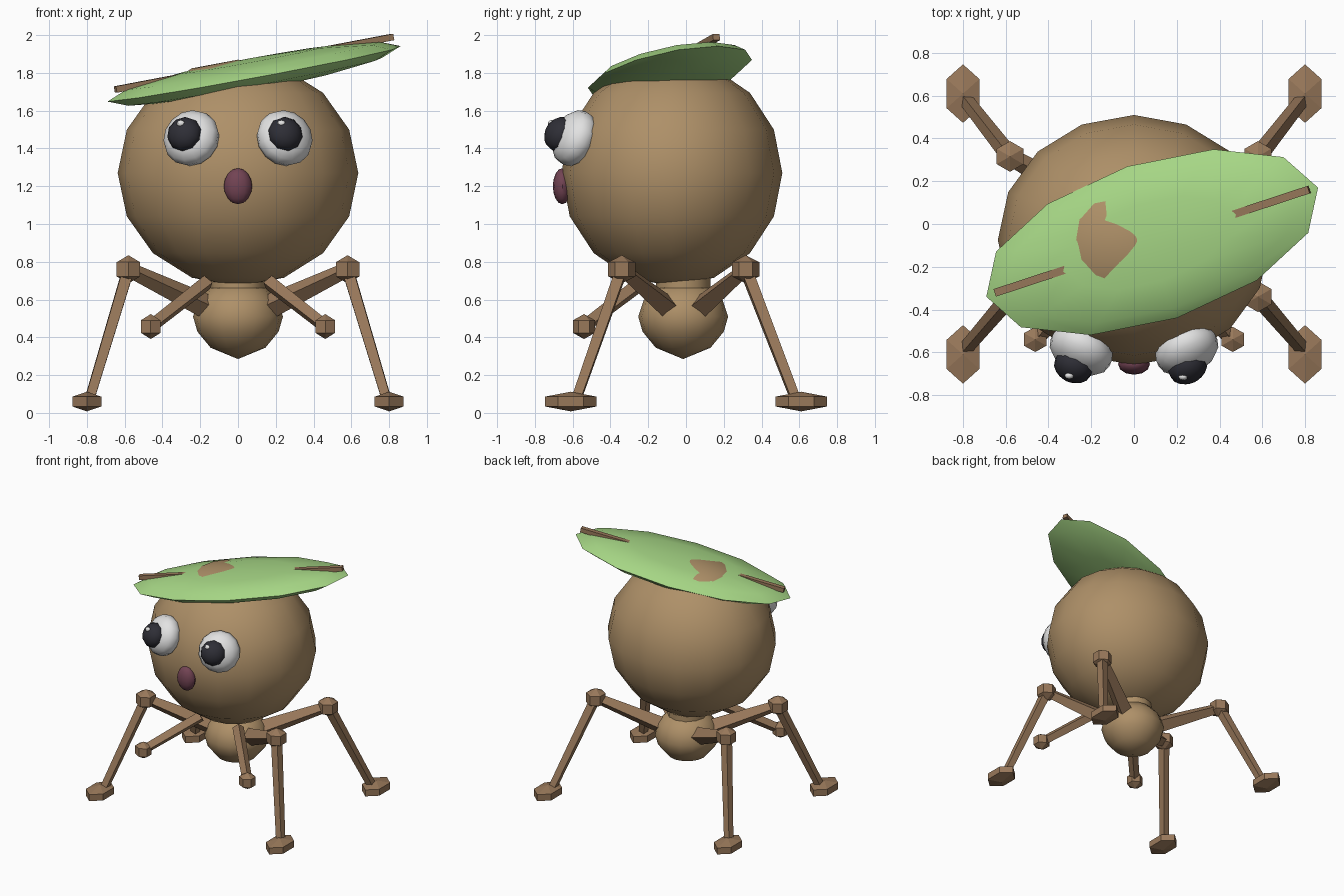
import bpy, bmesh, math
from mathutils import Vector, Matrix

cube = bpy.data.objects.get("Cube")
if cube:
    bpy.data.objects.remove(cube, do_unlink=True)


def material(name, *rgb):
    lin = [((c / 255 + 0.055) / 1.055) ** 2.4 for c in rgb] + [1.0]
    m = bpy.data.materials.new(name)
    m.use_nodes = True
    m.diffuse_color = lin
    bsdf = m.node_tree.nodes["Principled BSDF"]
    bsdf.inputs["Base Color"].default_value = lin
    bsdf.inputs["Roughness"].default_value = 0.8
    return m


tan = material("tan skin", 174, 144, 104)
bark = material("bark brown", 152, 120, 90)
green = material("leaf green", 166, 214, 133)
white = material("eye white", 226, 226, 226)
black = material("pupil black", 46, 46, 54)
plum = material("mouth plum", 114, 67, 83)


def finish(name, bm, mat, smooth):
    bmesh.ops.recalc_face_normals(bm, faces=bm.faces)
    me = bpy.data.meshes.new(name)
    bm.to_mesh(me)
    bm.free()
    me.materials.append(mat)
    ob = bpy.data.objects.new(name, me)
    bpy.context.collection.objects.link(ob)
    if smooth:
        bpy.ops.object.select_all(action='DESELECT')
        ob.select_set(True)
        bpy.context.view_layer.objects.active = ob
        bpy.ops.object.shade_smooth_by_angle(angle=math.radians(40))
    return ob


def ball(name, at, size, mat, segs=16, rings=8, turn=Matrix(), smooth=True):
    """Ellipsoid with its own radii, turned and then placed."""
    bm = bmesh.new()
    bmesh.ops.create_uvsphere(bm, u_segments=segs, v_segments=rings, radius=1)
    bm.transform(Matrix.Translation(at) @ turn @ Matrix.Diagonal((*size, 1)))
    return finish(name, bm, mat, smooth)


def knob(name, at, size):
    return ball(name, at, size, bark, 6, 3, smooth=False)


def bar(name, a, b, r1, r2, mat=bark, sides=4, smooth=False):
    """Straight tapered bar from a to b."""
    a, b = Vector(a), Vector(b)
    bm = bmesh.new()
    bmesh.ops.create_cone(bm, cap_ends=True, segments=sides, radius1=r1,
                          radius2=r2, depth=(b - a).length)
    turn = (b - a).to_track_quat('Z', 'Y').to_matrix().to_4x4()
    bm.transform(Matrix.Translation((a + b) / 2) @ turn)
    return finish(name, bm, mat, smooth)


def facing(normal):
    return Vector(normal).to_track_quat('Z', 'Y').to_matrix().to_4x4()


# Head and mouth
ball("head", (0, -0.075, 1.27), (0.637, 0.585, 0.6), tan)
ball("mouth", (0, -0.655, 1.2), (0.075, 0.05, 0.095), plum, 12, 8)

# Body: turned profile, with a short neck
bm = bmesh.new()
profile = [(0, 0.285), (0.145, 0.345), (0.215, 0.43), (0.238, 0.51),
           (0.21, 0.595), (0.15, 0.66), (0, 0.7)]
verts = [bm.verts.new((r, 0, z)) for r, z in profile]
edges = [bm.edges.new(pair) for pair in zip(verts, verts[1:])]
bmesh.ops.spin(bm, geom=verts + edges, cent=(0, 0, 0), axis=(0, 0, 1),
               angle=math.tau, steps=16)
bmesh.ops.remove_doubles(bm, verts=bm.verts, dist=0.001)
bmesh.ops.translate(bm, verts=bm.verts, vec=(0, -0.015, 0))
finish("body", bm, tan, True)
bar("neck", (0, -0.015, 0.6), (0, -0.015, 0.73), 0.145, 0.145, tan, 12, True)

# Eyes, with the gaze slightly to one side
gaze = {"right": (-0.283, -0.665, 1.475), "left": (0.25, -0.67, 1.475)}
for side, s in (("right", -1), ("left", 1)):
    look = facing((0.38 * s, -0.82, 0.38))
    ball(side + "_eye", (0.247 * s, -0.59, 1.455), (0.155, 0.155, 0.105),
         white, 14, 8, look)
    pupil = Vector(gaze[side])
    ball(side + "_pupil", pupil, (0.095, 0.095, 0.075), black, 10, 8, look)
    glint = pupil + Vector((-0.02, -0.045, 0.057))
    ball(side + "_glint", glint, (0.022, 0.016, 0.018), white, 8, 6)

# Four jointed legs
for end, t in (("front", -1), ("back", 1)):
    for side, s in (("right", -1), ("left", 1)):
        tag = f"{end}_{side}_"
        knee = (0.58 * s, 0.328 * t - 0.012, 0.76)
        foot = (0.8 * s, 0.61 * t, 0.06)
        bar(tag + "thigh", (0.13 * s, 0.07 * t - 0.01, 0.545), knee, 0.068, 0.04)
        bar(tag + "shin", knee, (0.79 * s, 0.585 * t, 0.06), 0.042, 0.034)
        knob(tag + "knee", knee, (0.083, 0.083, 0.075))
        knob(tag + "foot", foot, (0.102, 0.158, 0.052))

# Two short arms
for side, s in (("right", -1), ("left", 1)):
    hand = (0.462 * s, -0.54, 0.457)
    bar(side + "_arm", (0.165 * s, -0.235, 0.69), hand, 0.042, 0.037)
    knob(side + "_hand", hand, (0.07, 0.068, 0.066))

# Leaf cap with its stem, both tilted together
tilt = Matrix.Rotation(math.radians(18.2), 4, 'Z') @ Matrix.Rotation(math.radians(-10.2), 4, 'Y')
centre = Vector((0.085, -0.085, 1.795))
ball("leaf_cap", centre, (0.83, 0.373, 0.085), green, 12, 6, tilt)
bm = bmesh.new()
bmesh.ops.create_cube(bm, size=1)
bm.transform(Matrix.Translation(centre + Vector((0, 0.005, 0.056))) @ tilt
             @ Matrix.Diagonal((1.57, 0.037, 0.034, 1)))
finish("leaf_stem", bm, bark, False)
